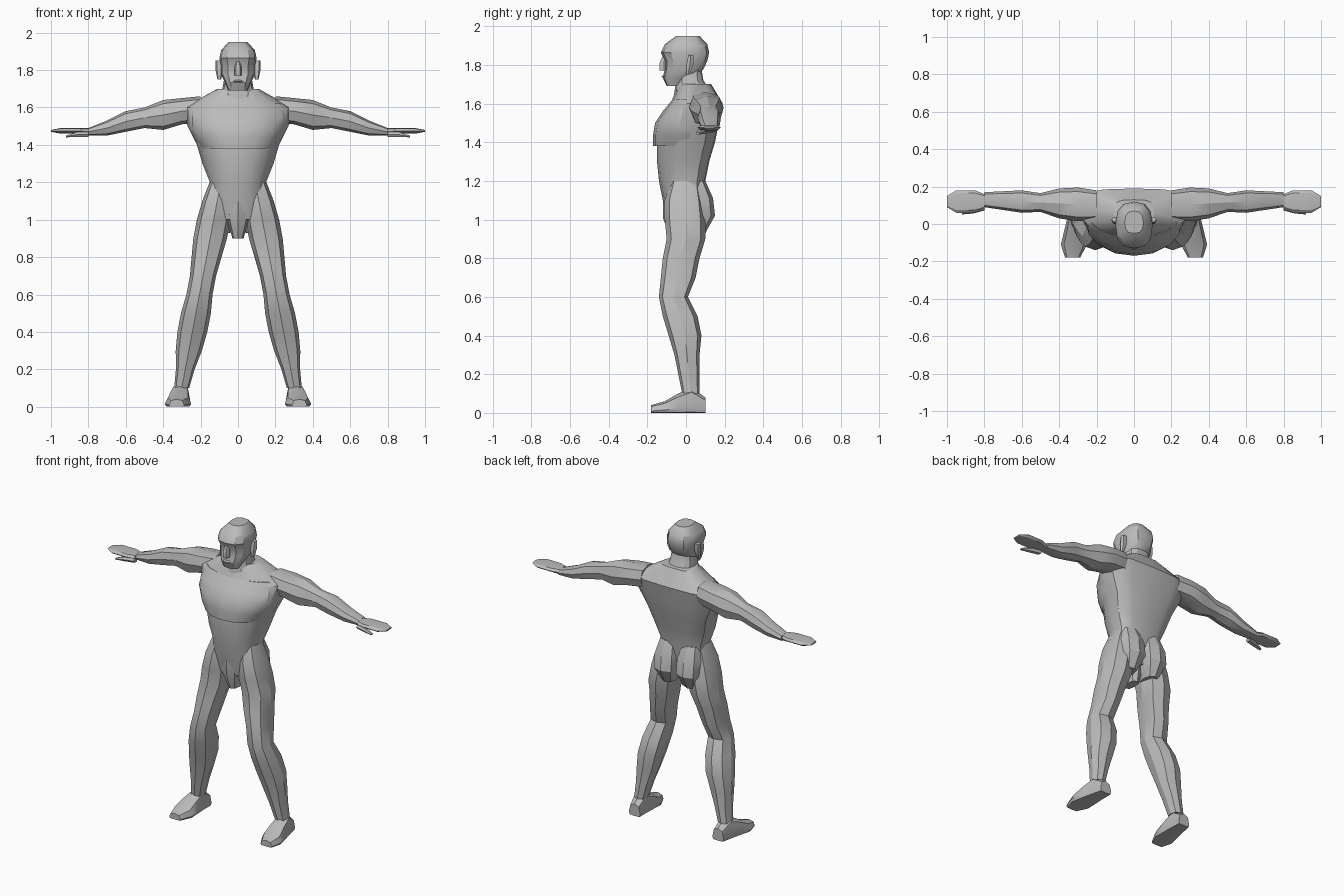
import bpy
import bmesh
from math import cos, sin, tau, radians, copysign

cube = bpy.data.objects.get("Cube")
if cube:
    bpy.data.objects.remove(cube, do_unlink=True)

grey = bpy.data.materials.new("neutral grey")
grey.use_nodes = True
colour = (.5, .5, .5, 1)
grey.diffuse_color = colour
grey.node_tree.nodes["Principled BSDF"].inputs["Base Color"].default_value = colour

parts = []


def bend(value, exponent):
    return copysign(abs(value) ** exponent, value)


def loft(name, axis, start, end, half, low, high, centre=0, slope=0,
         sides=8, middle=.5, low_curve=.8, high_curve=.8, flip=1):
    """Skin evenly spaced rings from start to end along an axis.
    The ring centre follows a straight line (centre, slope), 'half' is its
    half width, and 'low' and 'high' are its limits in the third direction.
    'middle' sets where it is widest, the curves how round each half is."""
    bm = bmesh.new()
    rings = []
    for step, (width, bottom, top) in enumerate(zip(half, low, high)):
        along = start + (end - start) * step / (len(half) - 1)
        line = centre + slope * along
        waist = bottom + (top - bottom) * middle
        ring = []
        for i in range(sides):
            c, s = cos(tau * i / sides), sin(tau * i / sides)
            reach, curve = (top - waist, high_curve) if s > 0 else (waist - bottom, low_curve)
            a = line + width * bend(c, curve)
            b = waist + reach * bend(s, curve)
            x, y, z = {"x": (along, a, b), "y": (a, along, b), "z": (a, b, along)}[axis]
            ring.append(bm.verts.new((x * flip, y, z)))
        rings.append(ring)
    for first, second in zip(rings, rings[1:]):
        for i in range(sides):
            j = (i + 1) % sides
            bm.faces.new((first[i], first[j], second[j], second[i]))
    bm.faces.new(rings[0])
    bm.faces.new(rings[-1])
    bmesh.ops.recalc_face_normals(bm, faces=bm.faces)
    mesh = bpy.data.meshes.new(name)
    bm.to_mesh(mesh)
    bm.free()
    mesh.materials.append(grey)
    obj = bpy.data.objects.new(name, mesh)
    bpy.context.collection.objects.link(obj)
    parts.append(obj)


def pair(name, *shape, **options):
    """The same part on both sides of the body."""
    for side, flip in (("left", 1), ("right", -1)):
        loft(side + "_" + name, *shape, flip=flip, **options)


# Torso with a broad flat back
loft("torso", "z", 1, 1.7,
     half=[.13, .16, .15, .19, .22, .27, .29, .11],
     low=[-.1, -.12, -.14, -.15, -.15, -.14, -.08, -.04],
     high=[.07, .09, .1, .12, .15, .17, .19, .13],
     sides=16, middle=.6, low_curve=.95, high_curve=.6)

# Chest overhanging the belly
loft("chest", "z", 1.38, 1.62,
     half=[.2, .24, .26, .26, .24],
     low=[-.17, -.17, -.16, -.12, -.07],
     high=[.1] * 5,
     sides=16, middle=.7, low_curve=.9)

# Neck
loft("neck", "z", 1.6, 1.78,
     half=[.11, .09, .08, .07],
     low=[-.07, -.06, -.05, -.04],
     high=[.16, .13, .09, .08],
     sides=12)

# Head from chin through eye hollow and brow to crown
loft("head", "z", 1.69, 1.95,
     half=[.05, .07, .09, .09, .1, .09, .05],
     low=[-.1, -.12, -.11, -.11, -.13, -.11, -.05],
     high=[-.03, .05, .09, .11, .12, .11, .07],
     sides=12, low_curve=.75)

# Face details
loft("nose", "z", 1.77, 1.85,
     half=[.02, .02, .01], low=[-.14, -.14, -.12], high=[-.09] * 3, sides=6)
loft("lips", "z", 1.73, 1.75,
     half=[.02, .03, .02], low=[-.11, -.13, -.11], high=[-.09] * 3, sides=6)
pair("ear", "z", 1.75, 1.85,
     half=[.01, .02, .02], low=[0, 0, .01], high=[.02, .04, .04], centre=.1, sides=6)

# Hips
loft("groin", "z", 1.12, .9,
     half=[.07, .06, .03], low=[-.12, -.12, -.08], high=[.05, .05, .03])
pair("buttock", "z", 1.2, .93,
     half=[.06, .08, .08, .04], low=[-.02] * 4, high=[.1, .14, .15, .1], centre=.08)

# Legs from hip to ankle, leaning outward
pair("leg", "z", 1.2, .1,
     half=[.06, .08, .09, .09, .08, .07, .07, .08, .08, .07, .05, .04],
     low=[-.08, -.11, -.11, -.1, -.12, -.13, -.14, -.12, -.09, -.06, -.04, -.02],
     high=[.07, .09, .1, .1, .07, .05, .01, .06, .08, .07, .07, .07],
     centre=.32, slope=-.19)

# Feet from heel to toe, turned slightly out
pair("foot", "y", .1, -.18,
     half=[.04, .05, .06, .07, .04], low=[0] * 5, high=[.08, .13, .1, .06, .04],
     centre=.31, slope=-.1, middle=.25, low_curve=.35)

# Arms from shoulder to wrist
pair("arm", "x", .2, .8,
     half=[.08, .09, .08, .05, .06, .05, .04],
     low=[1.52, 1.51, 1.48, 1.49, 1.47, 1.45, 1.45],
     high=[1.66, 1.65, 1.64, 1.6, 1.58, 1.53, 1.49],
     centre=.09, slope=.05)

# Hands as flat paddles with a lower thumb
pair("hand", "x", .8, 1,
     half=[.04, .06, .06, .06, .03],
     low=[1.45] + [1.46] * 3 + [1.47], high=[1.49] * 4 + [1.48], centre=.12)
pair("thumb", "x", .8, .92,
     half=[.02, .02, .01], low=[1.44] * 3, high=[1.47, 1.47, 1.45],
     centre=.3, slope=-.26, sides=6)

# Smooth shading that keeps the hard creases
bpy.ops.object.select_all(action="DESELECT")
for obj in parts:
    obj.select_set(True)
bpy.context.view_layer.objects.active = parts[0]
bpy.ops.object.shade_smooth_by_angle(angle=radians(30))
